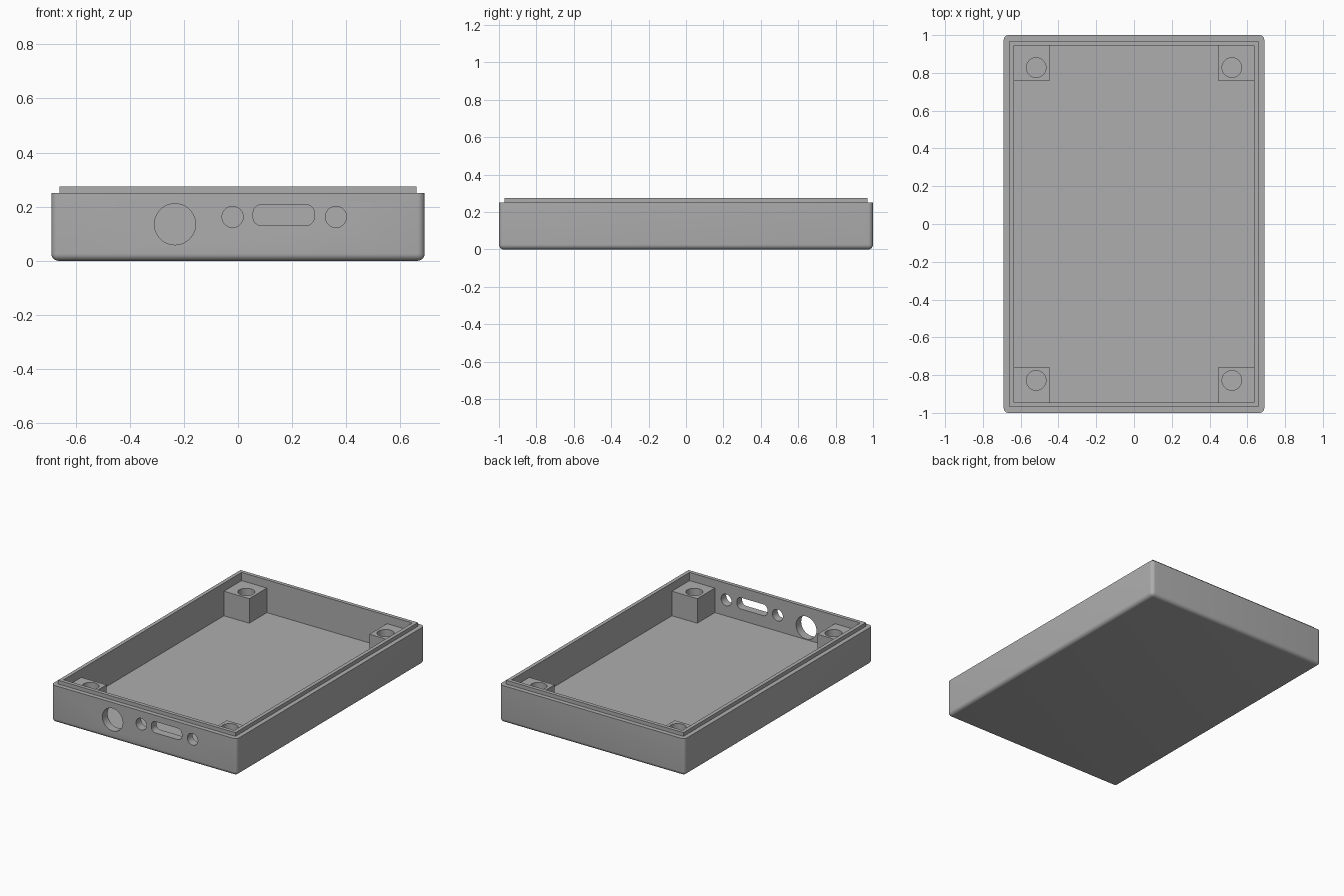
import bpy, bmesh, math
from mathutils import Matrix, Vector

if "Cube" in bpy.data.objects:
    bpy.data.objects.remove(bpy.data.objects["Cube"])

grey = bpy.data.materials.new("plain grey")
grey.diffuse_color = (0.42, 0.42, 0.42, 1)
grey.use_nodes = True
grey.node_tree.nodes["Principled BSDF"].inputs["Base Color"].default_value = grey.diffuse_color

W, D, H = 0.69, 1.0, 0.25          # half width, half depth, wall height
LIP_W, LIP_D, TOP = 0.66, 0.97, 0.275
IN_W, IN_D, FLOOR = 0.635, 0.945, 0.055
POST_TOP = 0.22


def finish(name, bm):
    me = bpy.data.meshes.new(name)
    bm.to_mesh(me)
    bm.free()
    ob = bpy.data.objects.new(name, me)
    bpy.context.collection.objects.link(ob)
    me.materials.append(grey)
    return ob


def box(name, lo, hi, radius=0, pick=None):
    """Box between two corners; edges chosen by pick get rounded."""
    lo, hi = Vector(lo), Vector(hi)
    bm = bmesh.new()
    m = Matrix.Translation((lo + hi) / 2) @ Matrix.Diagonal((*(hi - lo), 1))
    bmesh.ops.create_cube(bm, size=1, matrix=m)
    if radius:
        edges = [e for e in bm.edges if pick(e)]
        bmesh.ops.bevel(bm, geom=edges, offset=radius, segments=6,
                        profile=0.5, affect='EDGES')
    return finish(name, bm)


def cylinder(name, centre, r, length, axis='Z'):
    bm = bmesh.new()
    m = Matrix.Translation(centre)
    if axis == 'Y':
        m = m @ Matrix.Rotation(math.pi / 2, 4, 'X')
    bmesh.ops.create_cone(bm, cap_ends=True, segments=48, radius1=r,
                          radius2=r, depth=length, matrix=m)
    return finish(name, bm)


def combine(ob, tool, operation='DIFFERENCE'):
    """Apply a boolean and discard the tool object."""
    tool.hide_render = True
    mod = ob.modifiers.new("boolean", 'BOOLEAN')
    mod.operation, mod.solver, mod.object = operation, 'EXACT', tool
    bpy.context.view_layer.objects.active = ob
    bpy.ops.object.modifier_apply(modifier=mod.name)
    bpy.data.objects.remove(tool, do_unlink=True)


def smooth(ob):
    bpy.ops.object.select_all(action='DESELECT')
    ob.select_set(True)
    bpy.context.view_layer.objects.active = ob
    bpy.ops.object.shade_smooth_by_angle(angle=math.radians(30))


# Tray with rounded bottom and corners
tray = box("tray", (-W, -D, 0), (W, D, H), 0.026,
           lambda e: min(v.co.z for v in e.verts) < 0.01)
# Raised locating lip, then the hollow inside
combine(tray, box("lip", (-LIP_W, -LIP_D, 0.1), (LIP_W, LIP_D, TOP)), 'UNION')
combine(tray, box("cavity", (-IN_W, -IN_D, FLOOR), (IN_W, IN_D, 0.5)))

# Round ports through the front wall: x, z, radius
for x, z, r in ((-0.233, 0.135, 0.076), (-0.02, 0.162, 0.039), (0.362, 0.162, 0.039)):
    combine(tray, cylinder("port", (x, -0.97, z), r, 0.14, 'Y'))
# Slot port with rounded ends
combine(tray, box("slot", (0.056, -1.04, 0.131), (0.282, -0.9, 0.207), 0.029,
                  lambda e: abs(e.verts[0].co.y - e.verts[1].co.y) > 0.05))
smooth(tray)

# Corner screw posts, sunk slightly into the walls and floor
for sx, side in ((-1, "left"), (1, "right")):
    for sy, end in ((-1, "front"), (1, "back")):
        xs = sorted((sx * 0.447, sx * (IN_W + 0.01)))
        ys = sorted((sy * 0.758, sy * (IN_D + 0.01)))
        post = box(f"{end}_{side}_post", (xs[0], ys[0], FLOOR - 0.01),
                   (xs[1], ys[1], POST_TOP))
        combine(post, cylinder("screw_hole", (sx * 0.518, sy * 0.828, 0.15), 0.052, 0.4))
        smooth(post)
